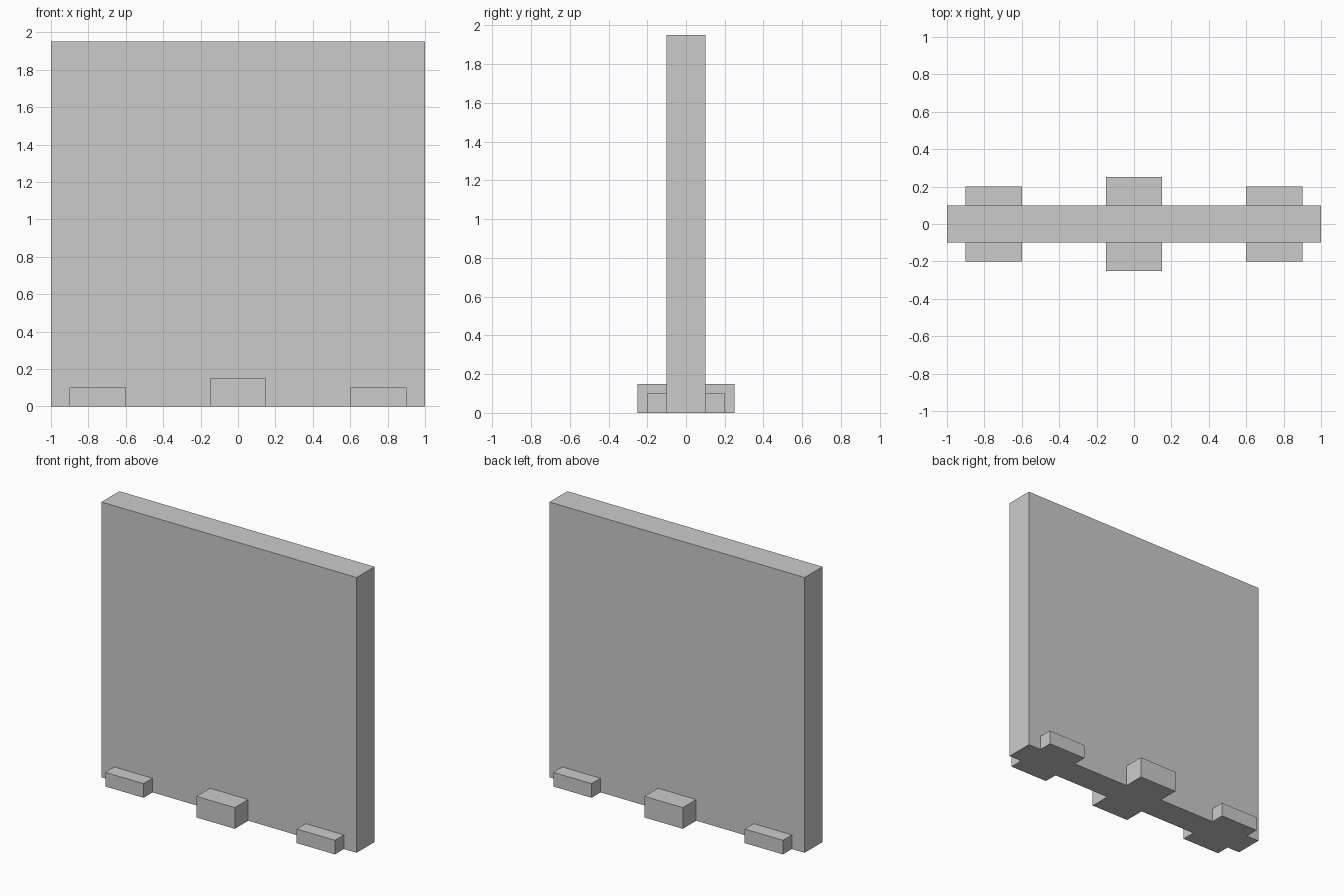
import bpy
import bmesh
import math

if "Cube" in bpy.data.objects:
    bpy.data.objects.remove(bpy.data.objects["Cube"])


def box(name, x, width, depth, height):
    """Box standing on z = 0, centred on y = 0."""
    bpy.ops.mesh.primitive_cube_add(size=1, location=(x, 0, height / 2))
    obj = bpy.context.object
    obj.name = name
    obj.scale = (width, depth, height)
    bpy.ops.object.transform_apply(location=True, rotation=True, scale=True)
    return obj


# Upright panel
panel = box("standing_panel", 0, 2.0, 0.2, 1.95)

# Feet crossing under the panel: taller one in the middle, low ones at the ends
feet = [box("middle_foot", 0, 0.3, 0.5, 0.15)]
for side, name in ((-1, "left_foot"), (1, "right_foot")):
    feet.append(box(name, side * 0.75, 0.3, 0.4, 0.1))

# Fuse the feet into the panel as one solid
bpy.context.view_layer.objects.active = panel
for foot in feet:
    mod = panel.modifiers.new(foot.name, 'BOOLEAN')
    mod.operation = 'UNION'
    mod.solver = 'EXACT'
    mod.object = foot
    bpy.ops.object.modifier_apply(modifier=mod.name)
    bpy.data.objects.remove(foot, do_unlink=True)

# Merge coplanar faces so the underside is one clean flat face
bm = bmesh.new()
bm.from_mesh(panel.data)
bmesh.ops.remove_doubles(bm, verts=bm.verts, dist=1e-5)
bmesh.ops.dissolve_limit(bm, angle_limit=math.radians(1), verts=bm.verts, edges=bm.edges)
bm.to_mesh(panel.data)
bm.free()
